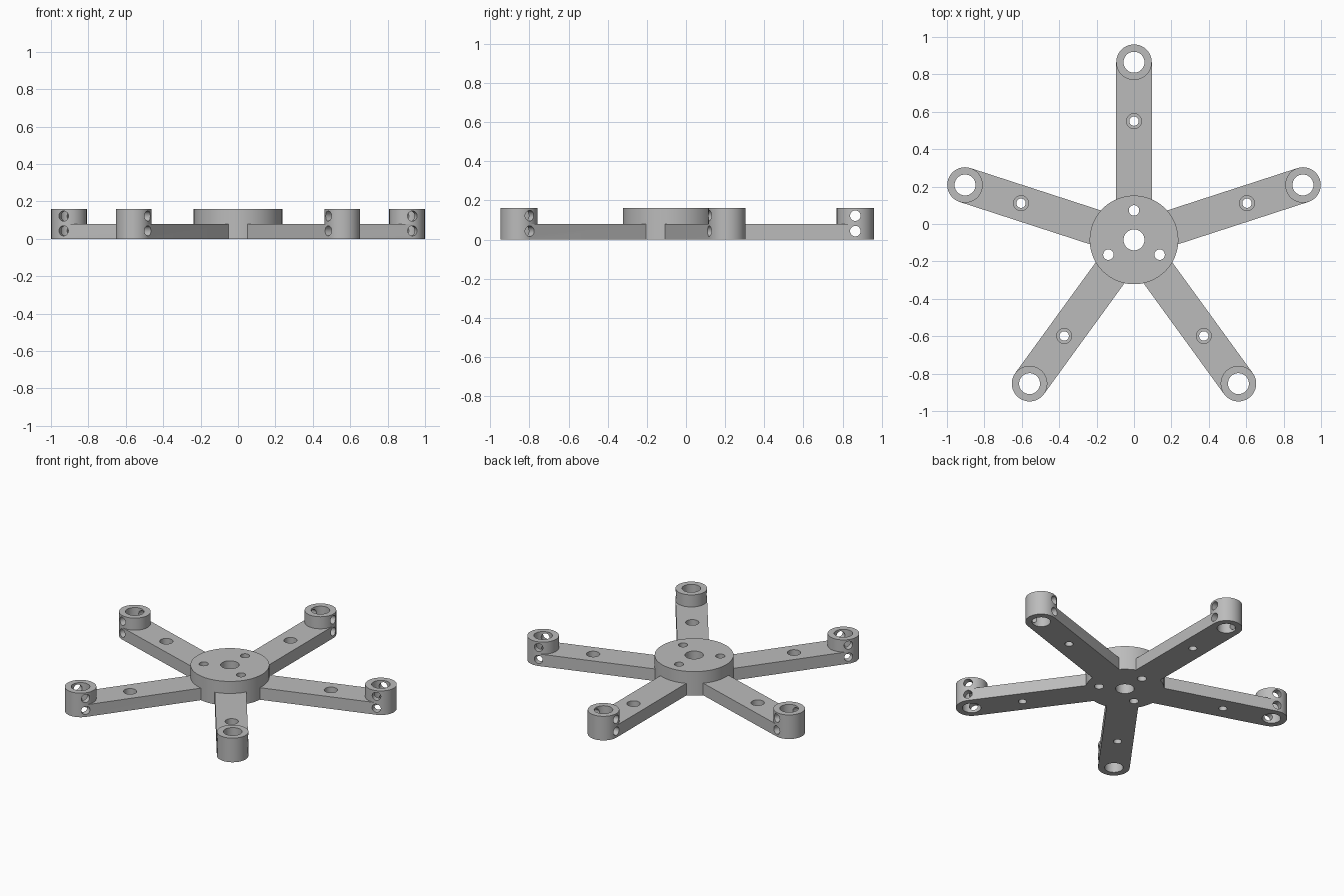
import bpy, bmesh, math
from mathutils import Matrix

if "Cube" in bpy.data.objects:
    bpy.data.objects.remove(bpy.data.objects["Cube"])

CY = -0.085            # hub centre in y
R_ARM, W = 0.95, 0.095 # tip distance, half arm width
H_LOW, H = 0.08, 0.16  # arm height, hub / boss height
ANGLES = [math.radians(90 + 72 * i) for i in range(5)]

grey = bpy.data.materials.new("plain_grey")
grey.diffuse_color = (0.5, 0.5, 0.5, 1)
grey.use_nodes = True
grey.node_tree.nodes["Principled BSDF"].inputs["Base Color"].default_value = grey.diffuse_color


def finish(bm, name):
    bmesh.ops.recalc_face_normals(bm, faces=bm.faces)
    me = bpy.data.meshes.new(name)
    bm.to_mesh(me)
    bm.free()
    me.materials.append(grey)
    ob = bpy.data.objects.new(name, me)
    bpy.context.collection.objects.link(ob)
    return ob


def cyl(bm, r, depth, mat, seg=48):
    bmesh.ops.create_cone(bm, cap_ends=True, segments=seg, radius1=r,
                          radius2=r, depth=depth, matrix=mat)


def place(ang, r, z):
    return (Matrix.Translation((0, CY, 0)) @ Matrix.Rotation(ang, 4, 'Z')
            @ Matrix.Translation((r, 0, z)))


def add_arm(bm, ang):
    """Rounded bar with a taller round boss on its end, as one closed solid."""
    n, m = 64, place(ang, 0, 0)
    ring = [(R_ARM + W * math.cos(t), W * math.sin(t))
            for t in (-math.pi / 2 + 2 * math.pi * i / n for i in range(n))]
    half = n // 2
    v = lambda x, y, z: bm.verts.new(m @ Matrix.Translation((x, y, z)).to_translation())
    top = [v(x, y, H) for x, y in ring]
    mid = [v(x, y, H_LOW) for x, y in ring]
    bot = [v(x, y, 0) for x, y in ring[:half + 1]]
    inner = [v(0.18, s * W, z) for z in (0, H_LOW) for s in (1, -1)]
    bm.faces.new(top)
    for i in range(n):
        j = (i + 1) % n
        bm.faces.new((mid[i], mid[j], top[j], top[i]))
    for i in range(half):
        bm.faces.new((bot[i], bot[i + 1], mid[i + 1], mid[i]))
    bm.faces.new(bot + inner[:2])
    bm.faces.new(mid[half:] + [mid[0], inner[3], inner[2]])
    bm.faces.new((bot[half], inner[0], inner[2], mid[half]))
    bm.faces.new((inner[1], bot[0], mid[0], inner[3]))
    bm.faces.new((inner[0], inner[1], inner[3], inner[2]))


def add_stepped_hole(bm, ang, r):
    """Stepped cutter: narrow below, wide above."""
    n, m = 40, place(ang, r, 0)
    rings = [[bm.verts.new(m @ Matrix.Translation(
        (rad * math.cos(2 * math.pi * i / n), rad * math.sin(2 * math.pi * i / n), z)
        ).to_translation()) for i in range(n)]
        for rad, z in ((0.025, -0.05), (0.025, 0.03), (0.04, 0.03), (0.04, 0.13))]
    for a, b in zip(rings, rings[1:]):
        for i in range(n):
            j = (i + 1) % n
            bm.faces.new((a[i], a[j], b[j], b[i]))
    bm.faces.new(rings[0])
    bm.faces.new(rings[-1])


# hub disc
bm = bmesh.new()
cyl(bm, 0.237, H, place(0, 0, H / 2), 96)
body = finish(bm, "five_arm_bracket")

# five arms with end bosses
bm = bmesh.new()
for a in ANGLES:
    add_arm(bm, a)
arms = finish(bm, "arms")

# vertical holes: hub centre, three hub bolts, boss bores, stepped arm holes
bm = bmesh.new()
cyl(bm, 0.056, 0.4, place(0, 0, H / 2))
for k in range(3):
    cyl(bm, 0.028, 0.4, place(math.radians(90 + 120 * k), 0.158, H / 2), 32)
for a in ANGLES:
    cyl(bm, 0.056, 0.4, place(a, R_ARM, H / 2))
    add_stepped_hole(bm, a, 0.635)
bores = finish(bm, "vertical_hole_cutter")

# paired cross holes through each boss
bm = bmesh.new()
for a in ANGLES:
    for z in (0.043, 0.122):
        cyl(bm, 0.027, 0.4, place(a, R_ARM, z) @ Matrix.Rotation(math.pi / 2, 4, 'X'), 32)
cross = finish(bm, "cross_hole_cutter")

# combine into one solid
for op, other in (('UNION', arms), ('DIFFERENCE', bores), ('DIFFERENCE', cross)):
    mod = body.modifiers.new(op.lower(), 'BOOLEAN')
    mod.operation, mod.object, mod.solver = op, other, 'EXACT'
dg = bpy.context.evaluated_depsgraph_get()
body.data = bpy.data.meshes.new_from_object(body.evaluated_get(dg))
body.modifiers.clear()
for ob in (arms, bores, cross):
    bpy.data.objects.remove(ob)

bpy.context.view_layer.objects.active = body
body.select_set(True)
bpy.ops.object.shade_smooth_by_angle(angle=math.radians(30))
